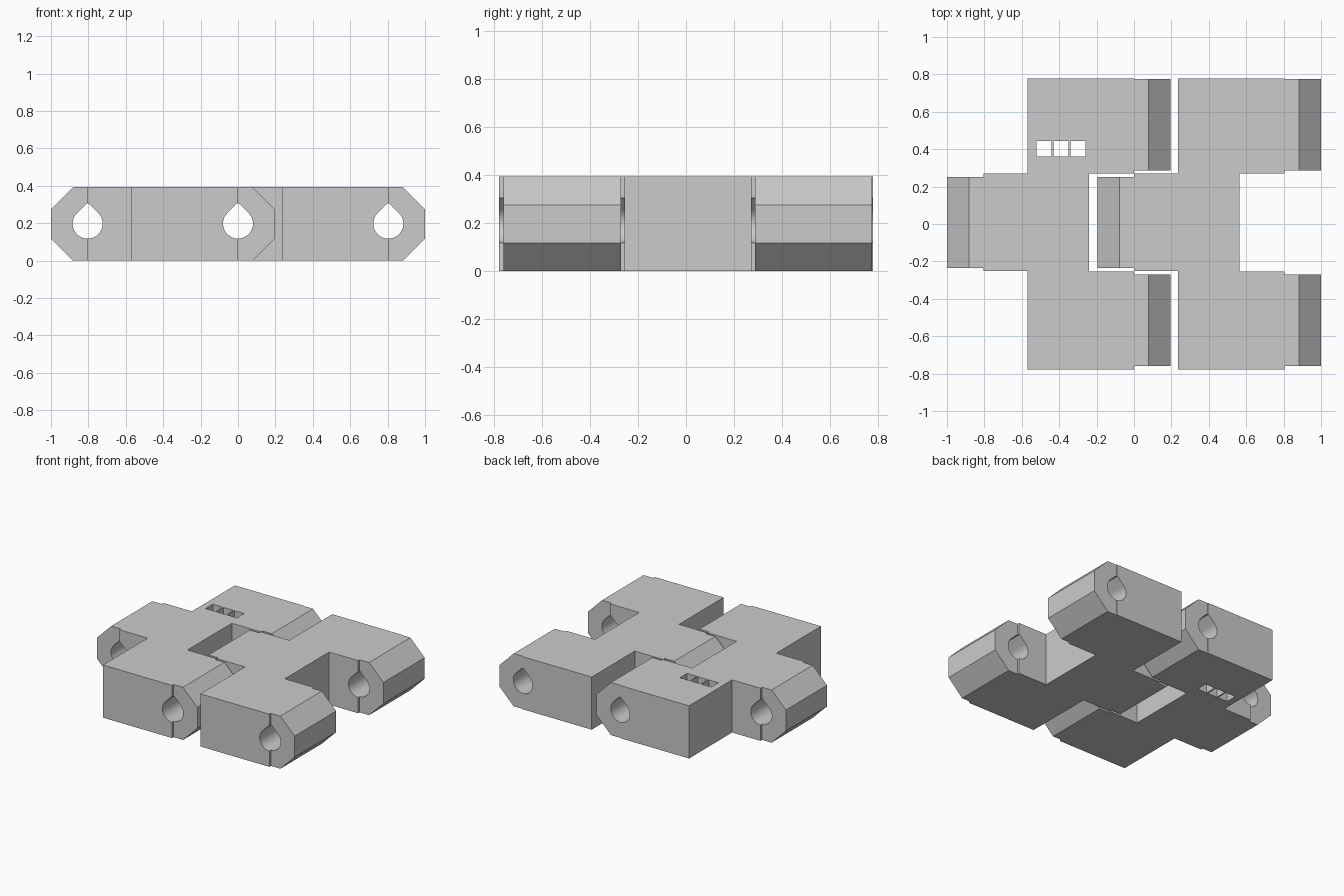
import bpy
import bmesh
import math
from mathutils import Vector

if "Cube" in bpy.data.objects:
    bpy.data.objects.remove(bpy.data.objects["Cube"], do_unlink=True)

PITCH = 0.804      # distance between hinge axes
HEIGHT = 0.393
AXIS_Z = 0.198
BORE = 0.08

grey = bpy.data.materials.new("plain_grey")
grey.use_nodes = True
grey.diffuse_color = (0.6, 0.6, 0.6, 1)
grey.node_tree.nodes["Principled BSDF"].inputs["Base Color"].default_value = (0.6, 0.6, 0.6, 1)


def prism(name, points, direction):
    """Extrude a closed outline of 3D points along a direction."""
    bm = bmesh.new()
    base = bm.faces.new([bm.verts.new(p) for p in points])
    out = bmesh.ops.extrude_face_region(bm, geom=[base])
    moved = [v for v in out["geom"] if isinstance(v, bmesh.types.BMVert)]
    bmesh.ops.translate(bm, verts=moved, vec=Vector(direction))
    bmesh.ops.recalc_face_normals(bm, faces=bm.faces)
    mesh = bpy.data.meshes.new(name)
    bm.to_mesh(mesh)
    bm.free()
    mesh.materials.append(grey)
    obj = bpy.data.objects.new(name, mesh)
    bpy.context.collection.objects.link(obj)
    return obj


def side_prism(name, outline):
    return prism(name, [(x, -1, z) for x, z in outline], (0, 2, 0))


def combine(obj, tool, operation):
    """Apply a boolean and discard its helper."""
    tool.hide_render = True
    mod = obj.modifiers.new("shape", "BOOLEAN")
    mod.operation = operation
    mod.solver = "EXACT"
    mod.object = tool
    bpy.context.view_layer.objects.active = obj
    bpy.ops.object.modifier_apply(modifier=mod.name)
    bpy.data.objects.remove(tool, do_unlink=True)


def teardrop(cx):
    """Round bore with a pointed roof, slightly blunted at the tip."""
    pts = []
    for i in range(49):
        a = math.radians(135 + 270 * i / 48)
        pts.append((cx + BORE * math.cos(a), AXIS_Z + BORE * math.sin(a)))
    tip = AXIS_Z + BORE * math.sqrt(2)
    blunt = 0.006
    return pts + [(cx + blunt, tip - blunt), (cx - blunt, tip - blunt)]


def hinge_link(name, x0, slots):
    # Plan outline: one centre knuckle at the left, two outer knuckles at the right
    plan = [(-1.05, -.235), (-PITCH, -.235), (-PITCH, -.252), (-.57, -.252),
            (-.57, -.778), (0, -.778), (0, -.76), (.25, -.76),
            (.25, -.27), (0, -.27), (0, -.253), (-.24, -.253),
            (-.24, .27), (0, .27), (0, .287), (.25, .287),
            (.25, .774), (0, .774), (0, .778), (-.57, .778),
            (-.57, .27), (-PITCH, .27), (-PITCH, .25), (-1.05, .25)]
    link = prism(name, [(x + x0, y, -.1) for x, y in plan], (0, 0, .6))

    # Side profile with chamfered ends
    left, right, cut = x0 - 1, x0 + .196, .118
    side = [(left + cut, 0), (right - cut, 0), (right, cut), (right, HEIGHT - cut),
            (right - cut, HEIGHT), (left + cut, HEIGHT), (left, HEIGHT - cut), (left, cut)]
    combine(link, side_prism("side_profile", side), "INTERSECT")

    # Hinge pin bores
    for cx in (x0 - PITCH, x0):
        combine(link, side_prism("bore", teardrop(cx)), "DIFFERENCE")

    # Row of square through-slots
    for i in range(slots):
        a = -.52 + i * .09
        square = [(a, .36), (a + .08, .36), (a + .08, .445), (a, .445)]
        combine(link, prism("slot", [(x + x0, y, -.2) for x, y in square], (0, 0, 1)),
                "DIFFERENCE")

    # Smooth bores, sharp edges elsewhere
    bpy.ops.object.select_all(action="DESELECT")
    link.select_set(True)
    bpy.context.view_layer.objects.active = link
    bpy.ops.object.shade_smooth_by_angle(angle=math.radians(30))
    return link


hinge_link("left_hinge_link", 0, 3)
hinge_link("right_hinge_link", PITCH, 0)
